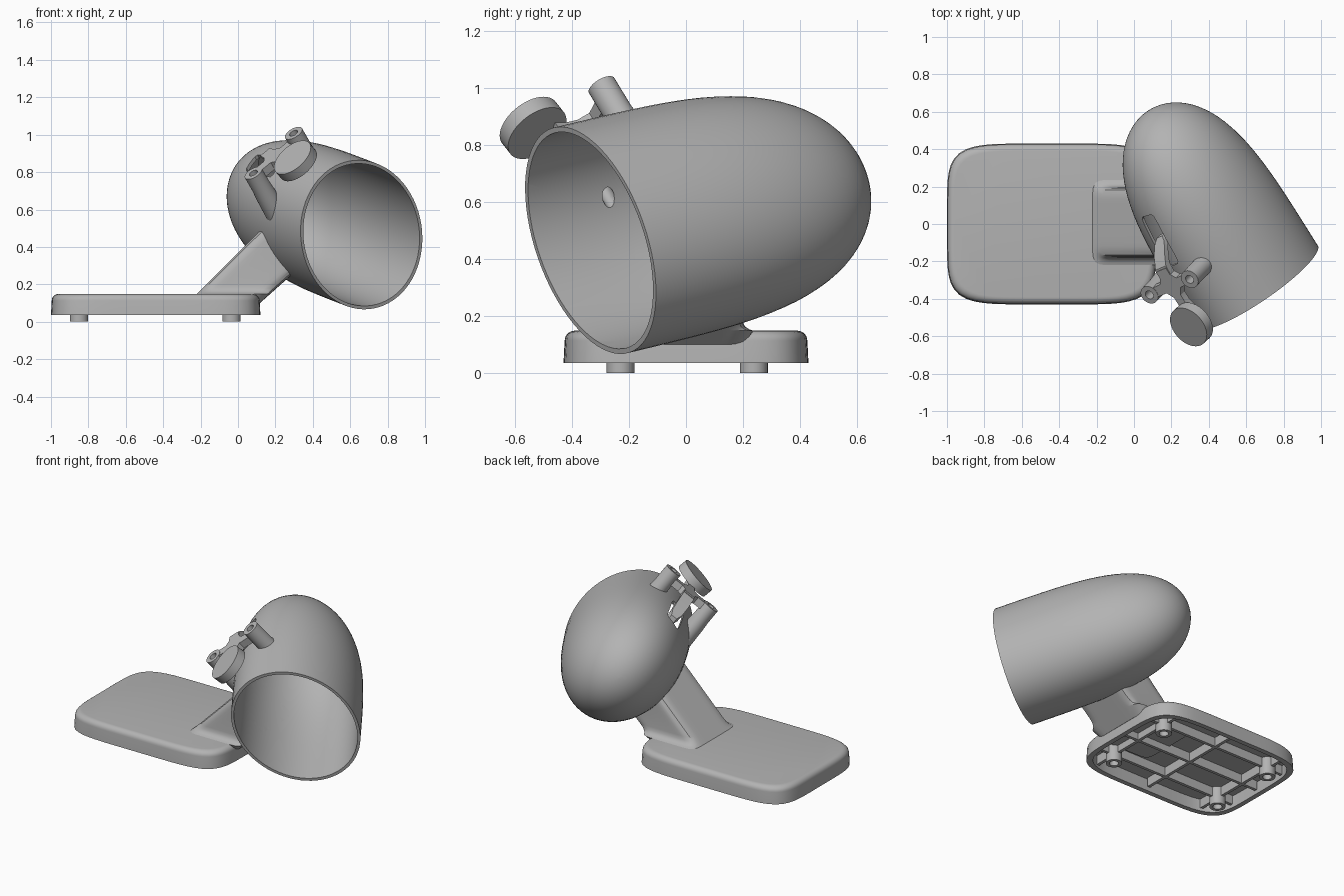
import bpy, bmesh, math
from mathutils import Matrix, Vector

old = bpy.data.objects.get("Cube")
if old:
    bpy.data.objects.remove(old, do_unlink=True)

GREY = (0.45, 0.45, 0.45, 1)
grey = bpy.data.materials.new("grey plastic")
grey.use_nodes = True
grey.diffuse_color = GREY
grey.node_tree.nodes["Principled BSDF"].inputs["Base Color"].default_value = GREY

# Frame of the housing: x across the top, y back along the axis, z out to the lever
back = Vector((-0.52, 0.83, 0.2)).normalized()
out = Vector((-0.443, -0.463, 0.768))
out = (out - back * out.dot(back)).normalized()
across = back.cross(out)
FRAME = Matrix.Translation((0.66, -0.335, 0.465)) @ Matrix((across, back, out)).transposed().to_4x4()
# Lathe axis along the housing, with an oval section taller towards the lever
AXIS = FRAME @ Matrix.Diagonal((0.905, 1, 1.09, 1)) @ Matrix.Rotation(-math.pi / 2, 4, 'X')
WORLD = Matrix()


def loft(name, rings, matrix=WORLD, closed=False):
    """Skin rings of equal length; cap the ends, or join last to first."""
    bm = bmesh.new()
    rows = [[bm.verts.new(matrix @ Vector(p)) for p in ring] for ring in rings]
    pairs = list(zip(rows, rows[1:]))
    if closed:
        pairs.append((rows[-1], rows[0]))
    else:
        bm.faces.new(rows[0])
        bm.faces.new(rows[-1])
    for a, b in pairs:
        for i in range(len(a)):
            j = (i + 1) % len(a)
            bm.faces.new((a[i], a[j], b[j], b[i]))
    bmesh.ops.recalc_face_normals(bm, faces=bm.faces)
    mesh = bpy.data.meshes.new(name)
    bm.to_mesh(mesh)
    bm.free()
    mesh.materials.append(grey)
    obj = bpy.data.objects.new(name, mesh)
    bpy.context.collection.objects.link(obj)
    return obj


def circle(r, z, x=0, y=0, n=32):
    return [(x + r * math.cos(math.tau * i / n), y + r * math.sin(math.tau * i / n), z) for i in range(n)]


def squircle(hx, hy, z, x=0, y=0, power=5.5, n=96):
    ring = []
    for i in range(n):
        c, s = math.cos(math.tau * i / n), math.sin(math.tau * i / n)
        k = (abs(c) ** power + abs(s) ** power) ** (-1 / power)
        ring.append((x + hx * k * c, y + hy * k * s, z))
    return ring


def prism(name, outline, lo, hi, matrix=WORLD):
    return loft(name, [[(x, y, z) for x, y in outline] for z in (lo, hi)], matrix)


def box(name, x, y, z):
    return prism(name, [(x[0], y[0]), (x[1], y[0]), (x[1], y[1]), (x[0], y[1])], *z)


def cut(obj, *cutters):
    for cutter in cutters:
        mod = obj.modifiers.new("cut", 'BOOLEAN')
        mod.object, mod.operation, mod.solver = cutter, 'DIFFERENCE', 'EXACT'
        with bpy.context.temp_override(object=obj, active_object=obj):
            bpy.ops.object.modifier_apply(modifier=mod.name)


def bullet(name, radius, length, start):
    rings = [circle(radius, start, n=72)] if start < 0 else []
    steps = 28
    for i in range(steps):
        s = math.sin(math.pi / 2 * i / steps)
        rings.append(circle(radius * math.sqrt(1 - s ** 3.9), length * s, n=72))
    rings.append(circle(0.004, length, n=72))
    return loft(name, rings, AXIS)


# Cutters: cavity, lever slot, bores through the two posts
MID = -0.08
cavity = bullet("cavity_cutter", 0.38, 1.103, -0.2)
slot = loft("slot_cutter", [squircle(0.055, 0.15, z, MID, 0.55, 8, 32) for z in (0.2, 0.6)], FRAME)
posts = {"left": (0.078, 0.56), "right": (-0.235, 0.53)}
bores = [loft(f"{side}_bore_cutter", [circle(0.024, z, x, 0.33) for z in (0.15, 0.7)], FRAME)
         for side, (x, top) in posts.items()]
cutters = [cavity, slot, *bores]

# Hollow housing
housing = bullet("housing", 0.398, 1.125, 0)
cut(housing, *cutters)
parts = [housing]

# Posts carrying the lever
for (side, (x, top)), bore in zip(posts.items(), bores):
    post = loft(f"{side}_post", [circle(r, z, x, 0.33) for r, z in
                                 ((0.06, 0.25), (0.056, 0.38), (0.052, 0.44), (0.052, top))], FRAME)
    cut(post, cavity, bore)
    parts.append(post)

# Lever: cross plate, thumb disc, and a tail dipping into the slot
half = [(0.04, -0.17), (0.024, -0.12), (0.024, -0.07), (0.05, -0.03), (0.155, -0.028),
        (0.155, 0.028), (0.06, 0.028), (0.036, 0.06), (0.036, 0.1)]
outline = half + [(-x, y) for x, y in reversed(half)]
plate = prism("lever_plate", [(MID + x, 0.33 + y) for x, y in outline], 0.48, 0.528, FRAME)
cut(plate, *bores)
TILT = Matrix.Translation((MID, 0.095, 0.553)) @ Matrix.Rotation(math.radians(-10), 4, 'Y')
disc = loft("thumb_disc", [circle(0.119, z, n=48) for z in (-0.029, 0.029)], FRAME @ TILT)
tail = loft("lever_tail", [[(MID + dx, y, z + dz) for dx, dz in
                            ((-w, -0.022), (w, -0.022), (w, 0.022), (-w, 0.022))]
                           for y, z, w in ((0.38, 0.504, 0.038), (0.44, 0.498, 0.038), (0.5, 0.445, 0.038),
                                           (0.54, 0.395, 0.035), (0.565, 0.365, 0.02))], FRAME)
parts += [plate, disc, tail]

# Slanted neck rising from the base edge, with a fillet at its foot
rings = []
for z, flare in ((0.1, 0.015), (0.148, 0.04), (0.153, 0.026), (0.162, 0.012), (0.178, 0.003), (0.2, 0), (0.6, 0)):
    lo, hi = z - 0.37, 0.118 + (z - 0.1) * 1.12
    rings.append(squircle((hi - lo) / 2, 0.188 + flare, z, (lo + hi) / 2, 0.008, 9, 64))
neck = loft("neck", rings)
cut(neck, cavity)
parts.append(neck)

# Base: bowed tray, open below
BX, HX, HY = -0.44, 0.56, 0.43
R = 0.035
profile = [(0.032, 0.115), (0.032, 0.035), (0, 0.035)]
for i in range(7):
    angle = math.pi / 2 * i / 6
    profile.append((0.004 + R * (1 - math.cos(angle)), 0.148 - R + R * math.sin(angle)))
parts.append(loft("base", [squircle(HX - d, HY - d, z, BX) for d, z in profile]))

# Tubular feet under the corners of the base
FEET_X = {"right": -0.85, "left": -0.035}
FEET_Y = {"front": -0.23, "back": 0.238}
for end, x in FEET_X.items():
    for face, y in FEET_Y.items():
        foot = loft(f"{face}_{end}_foot", [circle(r, z, x, y) for r, z in
                    ((0.049, 0), (0.049, 0.12), (0.028, 0.12), (0.028, 0))], closed=True)
        parts.append(foot)

# Ribs under the base, kept clear of the feet bores
feet_bores = [loft("foot_bore_cutter", [circle(0.03, z, x, y) for z in (-0.05, 0.114)])
              for x in FEET_X.values() for y in FEET_Y.values()]
cutters += feet_bores
for name, y in (*FEET_Y.items(), ("middle", 0)):
    rib = box(f"{name}_long_rib", (BX - 0.52, BX + 0.52), (y - 0.01, y + 0.01), (0.055, 0.12))
    cut(rib, *feet_bores)
    parts.append(rib)
for name, x in (*FEET_X.items(), ("middle", BX)):
    rib = box(f"{name}_cross_rib", (x - 0.01, x + 0.01), (-0.385, 0.385), (0.055, 0.12))
    cut(rib, *feet_bores)
    parts.append(rib)

for cutter in cutters:
    bpy.data.objects.remove(cutter, do_unlink=True)
bpy.ops.object.select_all(action='DESELECT')
for part in parts:
    part.select_set(True)
bpy.context.view_layer.objects.active = housing
bpy.ops.object.shade_smooth_by_angle(angle=math.radians(32))
